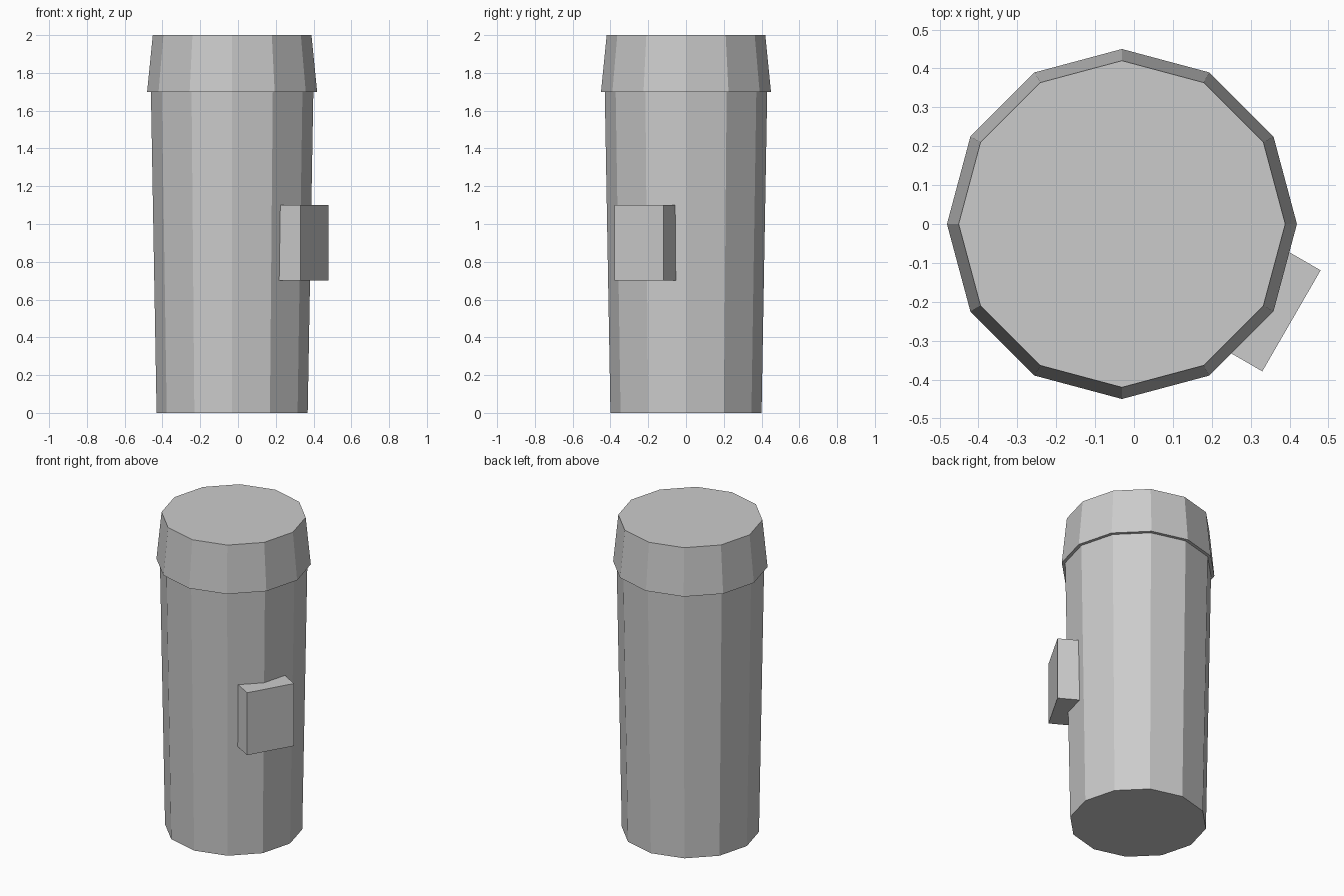
import bpy
import math

cube = bpy.data.objects.get("Cube")
if cube:
    bpy.data.objects.remove(cube, do_unlink=True)

AXIS_X = -0.031
SIDES = 12

grey = bpy.data.materials.new("plain grey")
grey.use_nodes = True
colour = (0.6, 0.6, 0.6, 1)
grey.diffuse_color = colour
grey.node_tree.nodes["Principled BSDF"].inputs["Base Color"].default_value = colour


def finish(name):
    obj = bpy.context.object
    obj.name = name
    obj.data.name = name
    obj.data.materials.append(grey)
    return obj


def tapered_drum(name, r_bottom, r_top, z_bottom, z_top):
    bpy.ops.mesh.primitive_cone_add(
        vertices=SIDES, radius1=r_bottom, radius2=r_top, depth=z_top - z_bottom,
        location=(AXIS_X, 0, (z_bottom + z_top) / 2))
    return finish(name)


# Main container, widening slightly upward, and its overhanging lid
tapered_drum("body", 0.40, 0.43, 0, 1.7)
tapered_drum("lid", 0.45, 0.42, 1.7, 2)

# Block set into the front left side, facing outward
turn = math.radians(-30)
depth, width, height = 0.2, 0.3, 0.4
face_x, face_y = 0.405, -0.249
bpy.ops.mesh.primitive_cube_add(
    size=1, rotation=(0, 0, turn),
    location=(face_x - depth / 2 * math.cos(turn),
              face_y - depth / 2 * math.sin(turn), 0.9))
block = finish("side_block")
block.scale = (depth, width, height)
